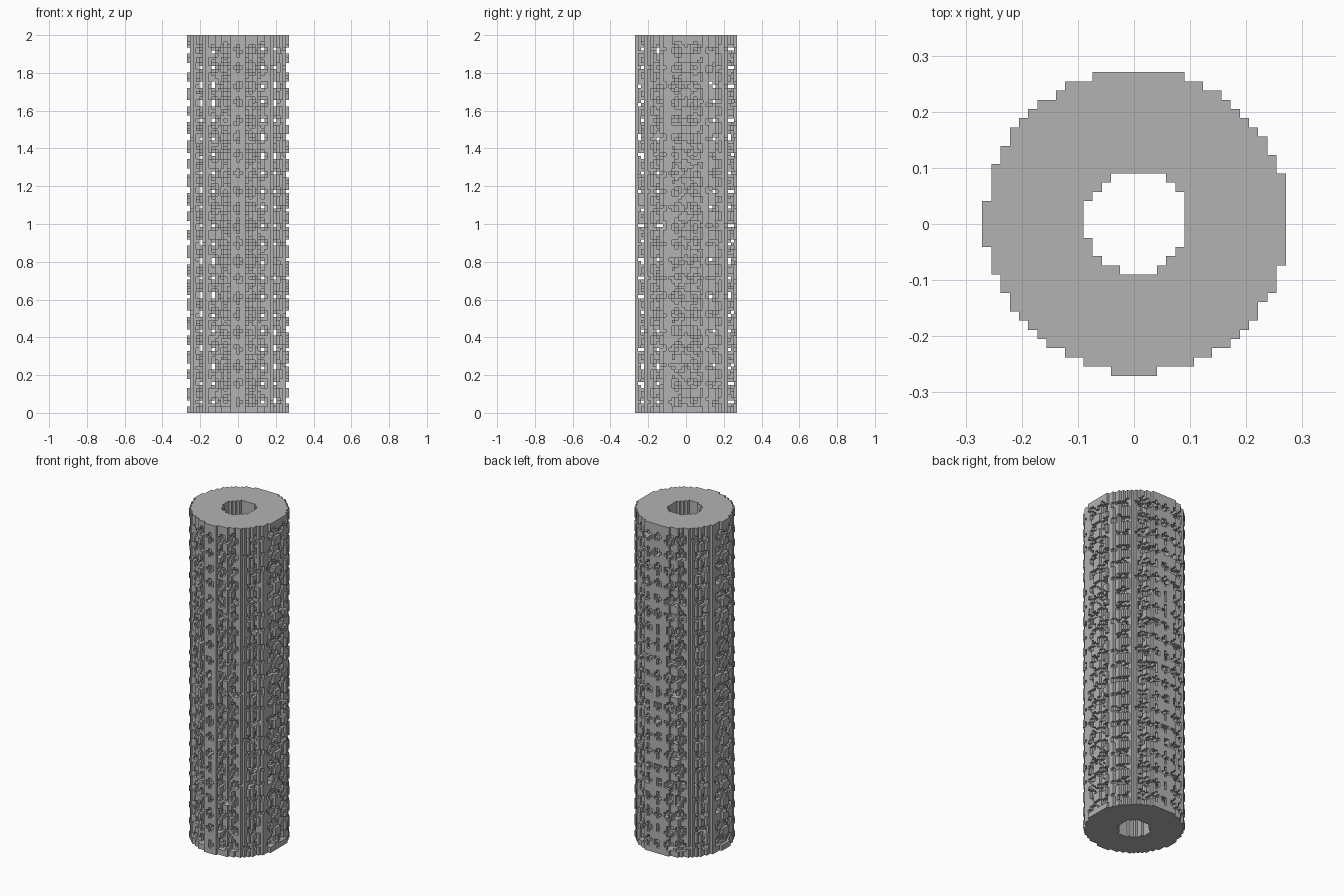
import bpy
import random
from math import cos, hypot, pi

cube = bpy.data.objects.get("Cube")
if cube:
    bpy.data.objects.remove(cube, do_unlink=True)

random.seed(4)
ACROSS, LAYERS = 33, 122
SIZE = 2.0 / LAYERS
OUTER, BORE, LINER = 0.2705, 0.092, 0.118
CENTRE = 0.005
CAP = 2


def wave(value, period):
    return cos(2 * pi * value / period)


def is_solid(i, j, k):
    """Porous tube wall with a solid bore lining and solid end caps."""
    x = (i + 0.5 - ACROSS / 2) * SIZE
    y = (j + 0.5 - ACROSS / 2) * SIZE
    z = (k + 0.5) * SIZE
    radius = hypot(x - CENTRE, y - CENTRE)
    if radius > OUTER or radius < BORE:
        return False
    if radius < LINER or k < CAP or k >= LAYERS - CAP:
        return True
    pore = wave(x, 0.066) - wave(y, 0.094) + wave(z - 1.92, 0.093)
    return pore + random.uniform(-0.55, 0.55) < 0.45


# Cells of the tube
cells = {(i, j, k) for k in range(LAYERS) for j in range(ACROSS)
         for i in range(ACROSS) if is_solid(i, j, k)}

# Exposed cell faces; front and underside tiles keep their own corners
verts, faces, shared = [], [], {}


def corner(point, own):
    if not own and point in shared:
        return shared[point]
    i, j, k = point
    verts.append(((i - ACROSS / 2) * SIZE, (j - ACROSS / 2) * SIZE, k * SIZE))
    if not own:
        shared[point] = len(verts) - 1
    return len(verts) - 1


def add_face(cell, axis, side):
    u, v = (axis + 1) % 3, (axis + 2) % 3
    loop = [(0, 0), (1, 0), (1, 1), (0, 1)]
    if not side:
        loop.reverse()
    own = not side and axis > 0
    face = []
    for a, b in loop:
        p = list(cell)
        p[axis] += side
        p[u] += a
        p[v] += b
        face.append(corner(tuple(p), own))
    faces.append(face)


for cell in sorted(cells):
    for axis in range(3):
        for side in (0, 1):
            neighbour = list(cell)
            neighbour[axis] += 2 * side - 1
            if tuple(neighbour) not in cells:
                add_face(cell, axis, side)

mesh = bpy.data.meshes.new("porous_tube")
mesh.from_pydata(verts, [], faces)
mesh.update()

# Plain grey material
grey = bpy.data.materials.new("grey")
grey.use_nodes = True
colour = (0.45, 0.45, 0.45, 1.0)
grey.diffuse_color = colour
grey.node_tree.nodes["Principled BSDF"].inputs["Base Color"].default_value = colour
mesh.materials.append(grey)

tube = bpy.data.objects.new("porous_tube", mesh)
bpy.context.collection.objects.link(tube)
